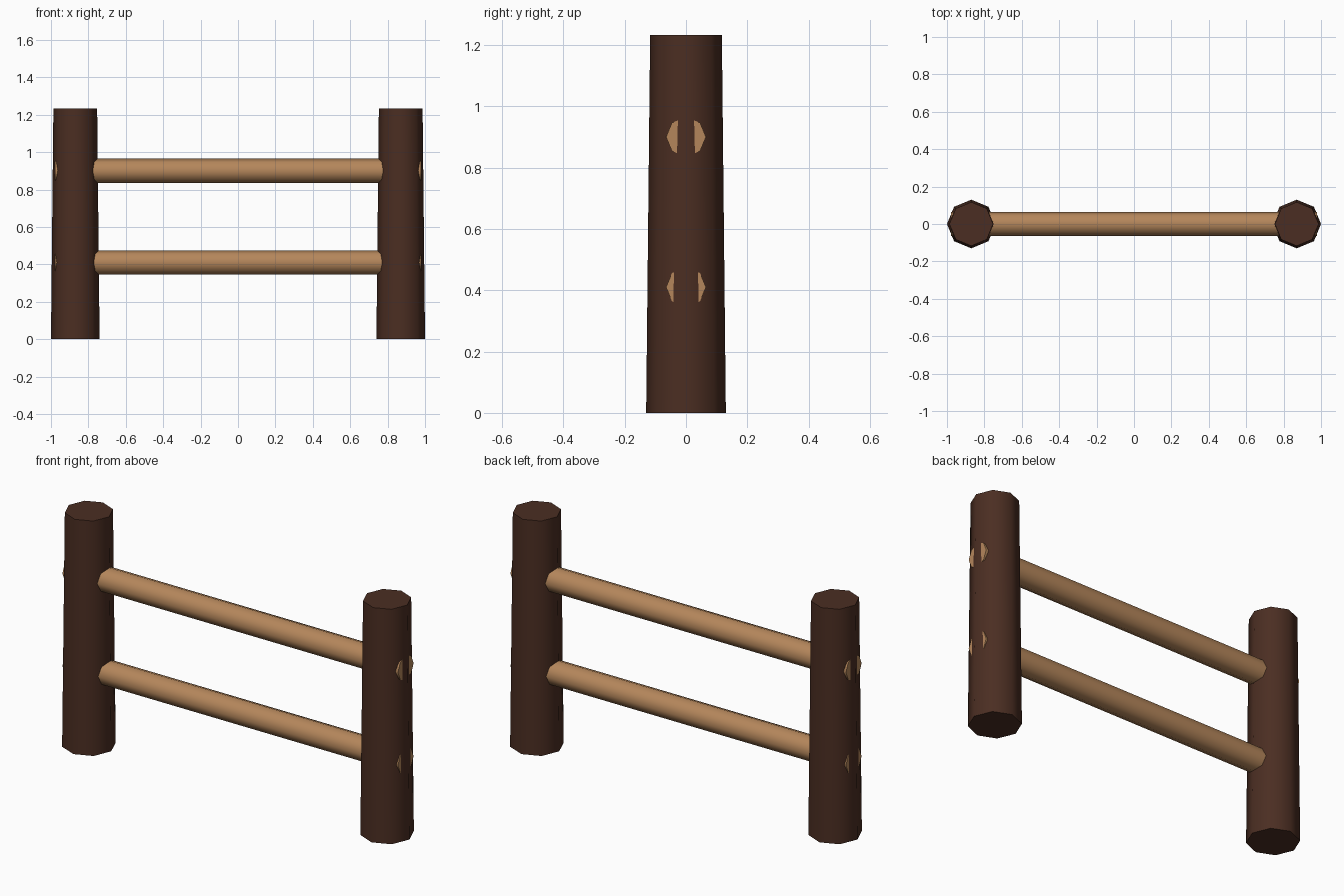
import bpy
import math

if "Cube" in bpy.data.objects:
    bpy.data.objects.remove(bpy.data.objects["Cube"])


def material(name, color):
    mat = bpy.data.materials.new(name)
    mat.diffuse_color = (*color, 1)
    mat.use_nodes = True
    mat.node_tree.nodes["Principled BSDF"].inputs["Base Color"].default_value = mat.diffuse_color
    return mat


def log(name, r1, r2, length, location, rotation, mat):
    """Eight-sided log with smooth sides and sharp end caps."""
    bpy.ops.mesh.primitive_cone_add(vertices=8, radius1=r1, radius2=r2, depth=length,
                                    location=location, rotation=rotation)
    obj = bpy.context.object
    obj.name = name
    obj.data.materials.append(mat)
    bpy.ops.object.shade_smooth_by_angle(angle=math.radians(50))
    return obj


dark_wood = material("dark_wood", (0.07, 0.027, 0.016))
light_wood = material("light_wood", (0.46, 0.24, 0.105))

# Tapered upright posts
HEIGHT = 1.233
for side, x in (("left", -0.87), ("right", 0.87)):
    log(f"{side}_post", 0.13, 0.117, HEIGHT, (x, 0, HEIGHT / 2), (0, 0, 0), dark_wood)

# Horizontal rails, running through the posts
for level, z in (("lower", 0.41), ("upper", 0.90)):
    log(f"{level}_rail", 0.065, 0.065, 1.958, (0, 0, z), (0, math.pi / 2, 0), light_wood)
